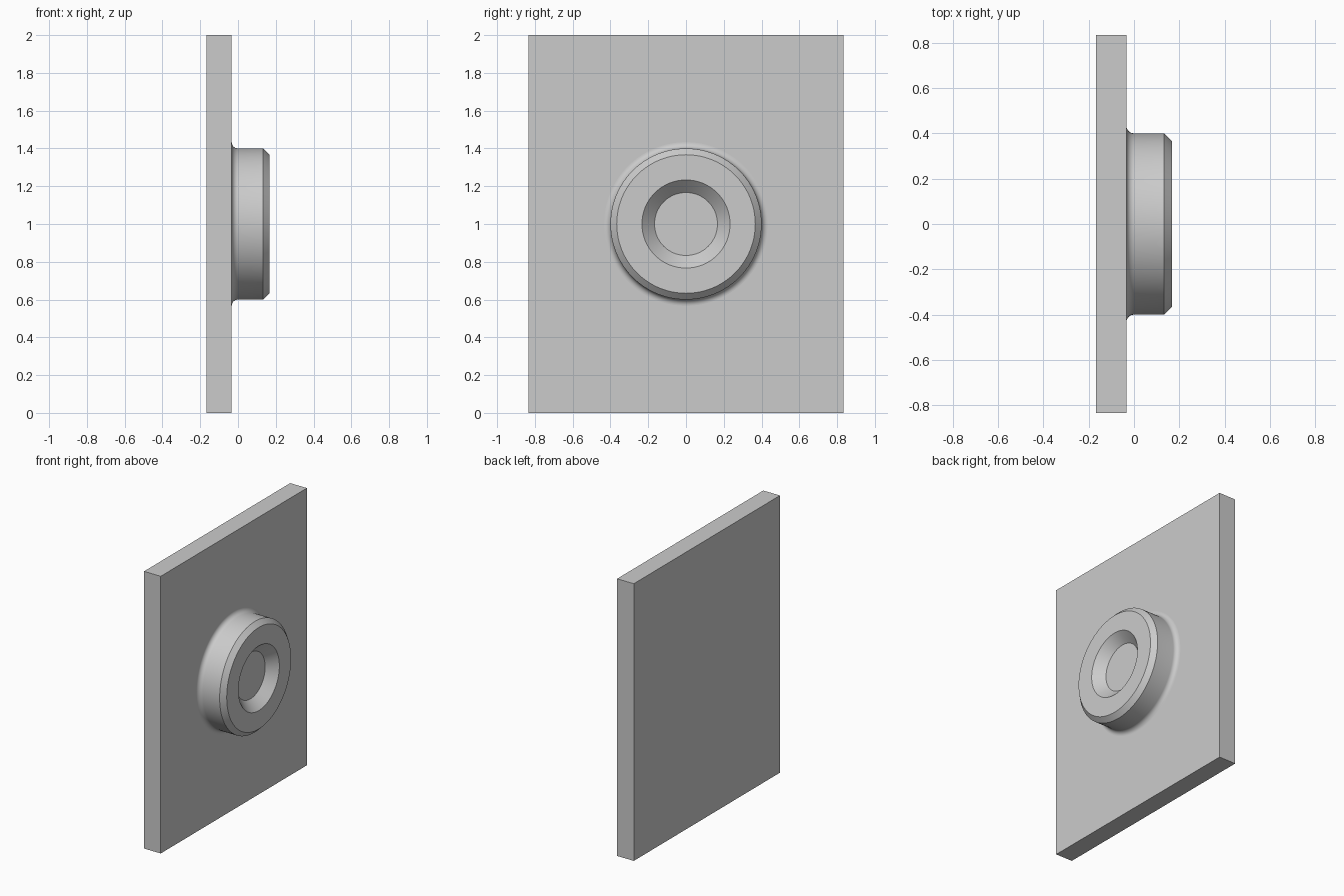
import bpy, bmesh, math
from mathutils import Vector

cube = bpy.data.objects.get("Cube")
if cube:
    bpy.data.objects.remove(cube, do_unlink=True)

GREY = (0.6, 0.6, 0.6, 1)
grey = bpy.data.materials.new("light grey")
grey.use_nodes = True
grey.diffuse_color = GREY
grey.node_tree.nodes["Principled BSDF"].inputs["Base Color"].default_value = GREY

U = 1 / 30           # base unit: chamfer and fillet size
FACE = -U            # plate face that carries the boss
CENTRE = Vector((0, 0, 1))


def add_object(name, bm):
    bmesh.ops.recalc_face_normals(bm, faces=bm.faces)
    mesh = bpy.data.meshes.new(name)
    bm.to_mesh(mesh)
    bm.free()
    mesh.materials.append(grey)
    obj = bpy.data.objects.new(name, mesh)
    bpy.context.collection.objects.link(obj)
    return obj


# Flat rectangular plate
bm = bmesh.new()
bmesh.ops.create_cube(bm, size=1)
bmesh.ops.scale(bm, vec=(4 * U, 50 * U, 2), verts=bm.verts)
bmesh.ops.translate(bm, vec=(FACE - 2 * U, 0, 1), verts=bm.verts)
add_object("plate", bm)

# Round boss: closed root inside the plate, concave fillet, chamfered rim, conical recess
STEPS = 10
profile = [(FACE - U, 0), (FACE - U, 13 * U)]
for i in range(STEPS + 1):
    a = math.pi / 2 * i / STEPS
    profile.append((-U * math.cos(a), 13 * U - U * math.sin(a)))
profile += [(4 * U, 12 * U), (5 * U, 11 * U), (5 * U, 7 * U), (3 * U, 5 * U), (3 * U, 0)]

bm = bmesh.new()
verts = [bm.verts.new((x, 0, 1 + r)) for x, r in profile]
edges = [bm.edges.new(pair) for pair in zip(verts, verts[1:])]
bmesh.ops.spin(bm, geom=verts + edges, cent=CENTRE, axis=(1, 0, 0),
               angle=math.tau, steps=128, use_duplicate=False)
bmesh.ops.remove_doubles(bm, verts=bm.verts, dist=0.0001)
boss = add_object("boss", bm)

bpy.ops.object.select_all(action="DESELECT")
boss.select_set(True)
bpy.context.view_layer.objects.active = boss
bpy.ops.object.shade_smooth_by_angle(angle=math.radians(30))
